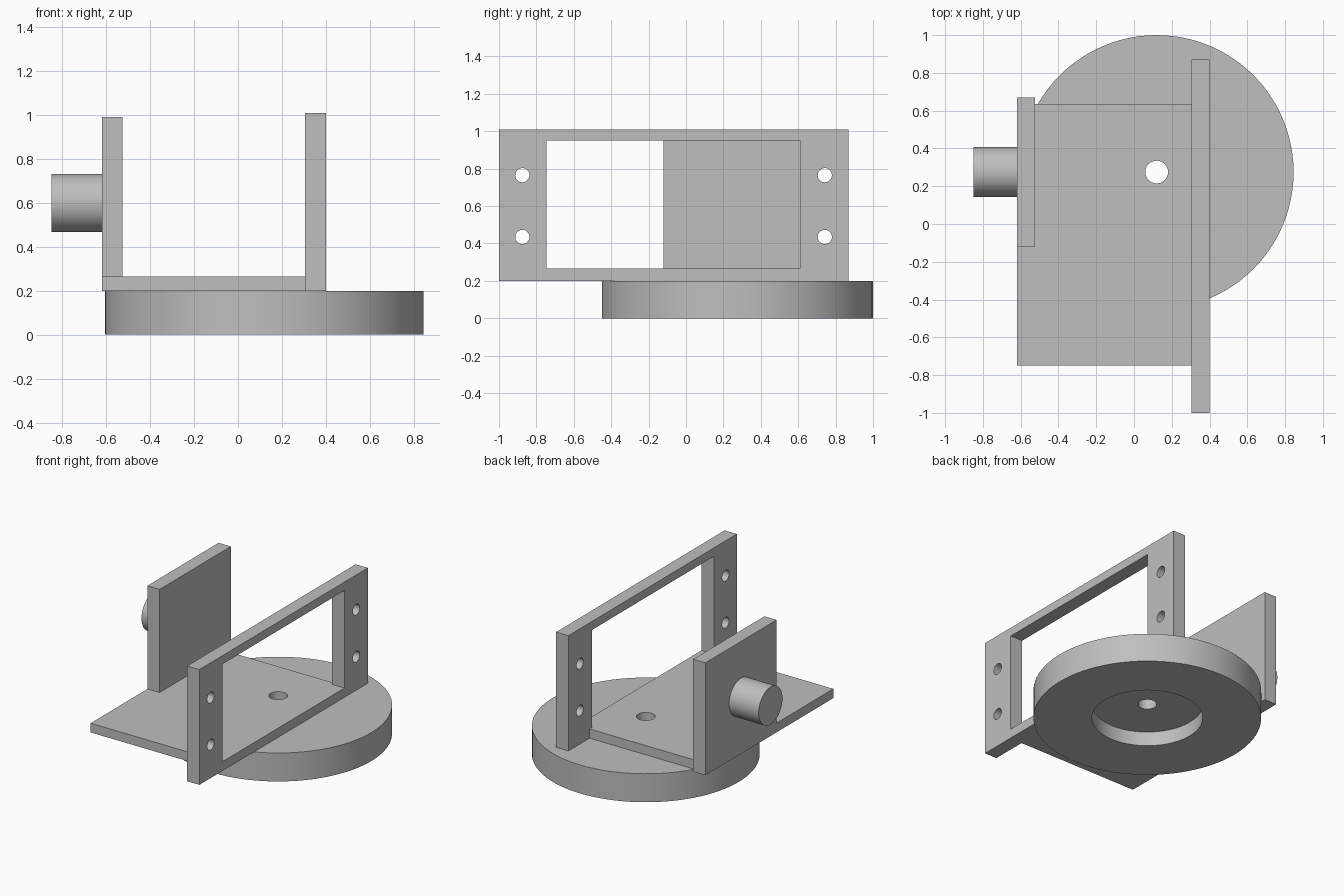
import bpy, bmesh, math
from mathutils import Matrix, Vector

old = bpy.data.objects.get("Cube")
if old:
    bpy.data.objects.remove(old, do_unlink=True)

grey = bpy.data.materials.new("plain grey")
grey.use_nodes = True
colour = (0.52, 0.52, 0.52, 1)
grey.diffuse_color = colour
grey.node_tree.nodes["Principled BSDF"].inputs["Base Color"].default_value = colour

BASE_Z = 0.2            # top of the turntable disc
PLATE_Z = 0.265         # top of the mounting plate
PIVOT = Vector((0.12, 0.275, 0))


def make_object(name, bm):
    bmesh.ops.recalc_face_normals(bm, faces=bm.faces)
    mesh = bpy.data.meshes.new(name)
    bm.to_mesh(mesh)
    bm.free()
    mesh.materials.append(grey)
    obj = bpy.data.objects.new(name, mesh)
    bpy.context.collection.objects.link(obj)
    return obj


def box(name, low, high):
    low, high = Vector(low), Vector(high)
    bm = bmesh.new()
    bmesh.ops.create_cube(bm, size=1)
    bmesh.ops.scale(bm, vec=high - low, verts=bm.verts)
    bmesh.ops.translate(bm, vec=(low + high) / 2, verts=bm.verts)
    return make_object(name, bm)


def cylinder(name, centre, radius, depth, axis="Z", sides=48):
    bm = bmesh.new()
    turn = Matrix.Rotation(math.pi / 2, 4, "Y") if axis == "X" else Matrix()
    bmesh.ops.create_cone(bm, cap_ends=True, segments=sides, radius1=radius,
                          radius2=radius, depth=depth,
                          matrix=Matrix.Translation(centre) @ turn)
    return make_object(name, bm)


def activate(obj):
    bpy.ops.object.select_all(action="DESELECT")
    obj.select_set(True)
    bpy.context.view_layer.objects.active = obj


def cut(obj, cutters):
    activate(obj)
    for cutter in cutters:
        mod = obj.modifiers.new("cut", "BOOLEAN")
        mod.operation = "DIFFERENCE"
        mod.solver = "EXACT"
        mod.object = cutter
        bpy.ops.object.modifier_apply(modifier=mod.name)
        bpy.data.objects.remove(cutter, do_unlink=True)


def smooth(obj):
    activate(obj)
    bpy.ops.object.shade_smooth_by_angle(angle=math.radians(30))


# Round base: stepped profile spun around the pivot, with recess and bore
profile = [(0.06, 0.1), (0.06, BASE_Z), (0.725, BASE_Z), (0.725, 0), (0.353, 0), (0.353, 0.1)]
bm = bmesh.new()
ring = [bm.verts.new(PIVOT + Vector((r, 0, z))) for r, z in profile]
edges = [bm.edges.new((a, b)) for a, b in zip(ring, ring[1:] + ring[:1])]
bmesh.ops.spin(bm, geom=ring + edges, cent=PIVOT, axis=(0, 0, 1),
               angle=math.tau, steps=96, use_merge=True)
bmesh.ops.remove_doubles(bm, verts=bm.verts, dist=0.0001)
smooth(make_object("round_base", bm))

# Mounting plate with the pivot hole
plate = box("mounting_plate", (-0.62, -0.75, BASE_Z), (0.305, 0.635, PLATE_Z))
cut(plate, [cylinder("pivot_cutter", PIVOT + Vector((0, 0, BASE_Z)), 0.06, 0.4, sides=96)])
smooth(plate)

# Solid side wall and its shaft
box("side_wall", (-0.62, -0.12, BASE_Z), (-0.525, 0.67, 0.99))
smooth(cylinder("shaft", (-0.735, 0.275, 0.6), 0.132, 0.23, "X", 64))

# Open frame with window and four screw holes
frame = box("open_frame", (0.305, -1, BASE_Z), (0.4, 0.87, 1.01))
cutters = [box("window_cutter", (0.2, -0.745, PLATE_Z), (0.5, 0.61, 0.95))]
for y in (-0.875, 0.742):
    for z in (0.435, 0.765):
        cutters.append(cylinder("screw_cutter", (0.35, y, z), 0.038, 0.3, "X", 32))
cut(frame, cutters)
smooth(frame)
